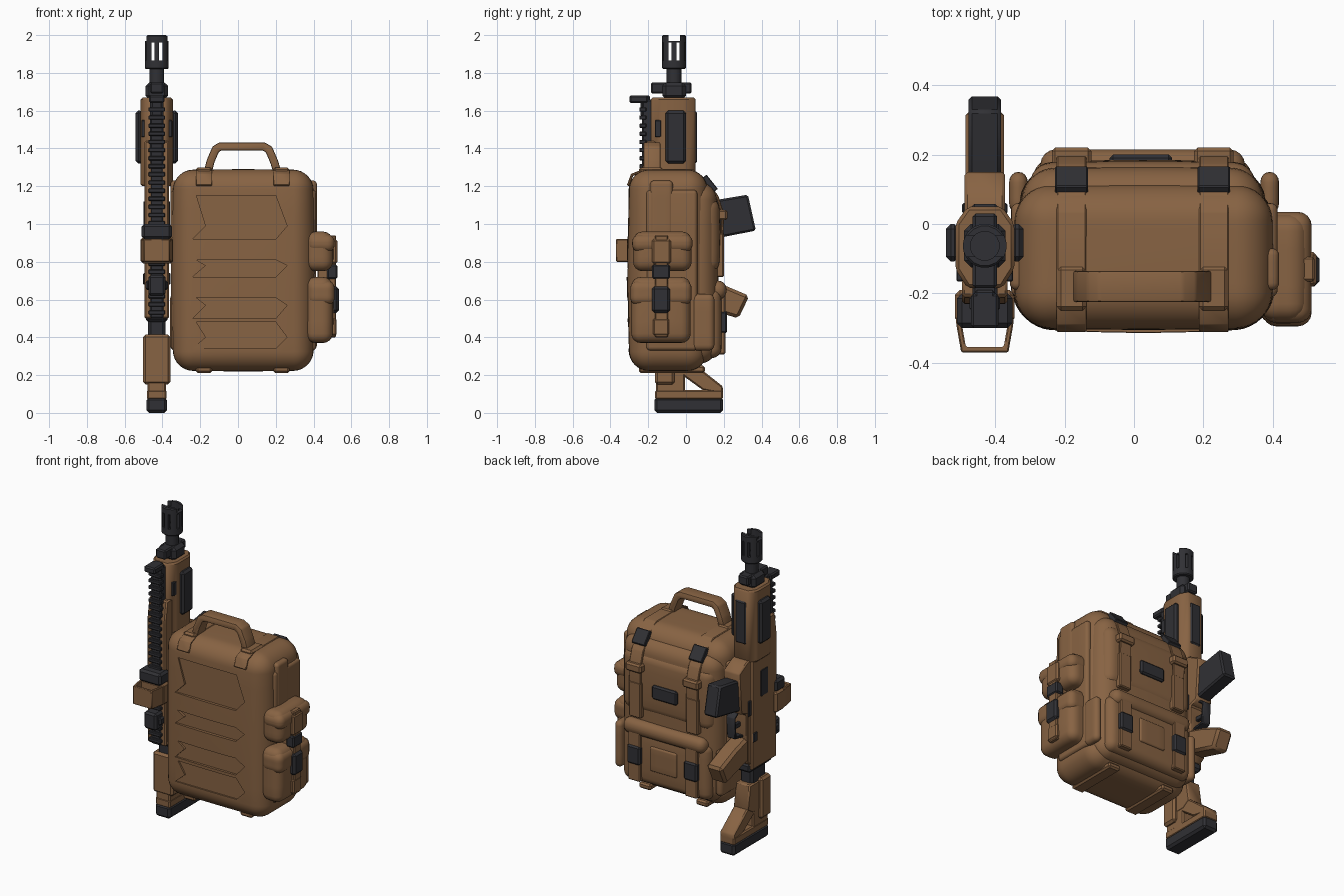
import bpy, bmesh, math
from mathutils import Vector

if "Cube" in bpy.data.objects:
    bpy.data.objects.remove(bpy.data.objects["Cube"])


def material(name, rgb):
    m = bpy.data.materials.new(name)
    m.diffuse_color = (*rgb, 1)
    m.use_nodes = True
    m.node_tree.nodes["Principled BSDF"].inputs["Base Color"].default_value = m.diffuse_color
    return m


TAN = material("tan_brown", (0.245, 0.125, 0.056))
BLACK = material("charcoal", (0.03, 0.03, 0.035))


def finish(bm, name, mat):
    bmesh.ops.recalc_face_normals(bm, faces=bm.faces[:])
    me = bpy.data.meshes.new(name)
    bm.to_mesh(me)
    bm.free()
    ob = bpy.data.objects.new(name, me)
    bpy.context.collection.objects.link(ob)
    me.materials.append(mat)
    return ob


def prism(name, pts, axis, lo, hi, mat, bevel=0.006, seg=1):
    """Extrude a profile along an axis: x takes (y,z), y takes (x,z), z takes (x,y)."""
    put = {'x': lambda a, b, t: (t, a, b), 'y': lambda a, b, t: (a, t, b),
           'z': lambda a, b, t: (a, b, t)}[axis]
    bm = bmesh.new()
    v0 = [bm.verts.new(put(a, b, lo)) for a, b in pts]
    v1 = [bm.verts.new(put(a, b, hi)) for a, b in pts]
    bm.faces.new(v0)
    bm.faces.new(v1[::-1])
    n = len(pts)
    for i in range(n):
        j = (i + 1) % n
        bm.faces.new((v0[i], v0[j], v1[j], v1[i]))
    bmesh.ops.recalc_face_normals(bm, faces=bm.faces[:])
    if bevel:
        bmesh.ops.bevel(bm, geom=bm.edges[:], offset=bevel, segments=seg,
                        profile=0.5, affect='EDGES', clamp_overlap=True)
    return finish(bm, name, mat)


def box(name, x, y, z, mat, bevel=0.006):
    return prism(name, [(x[0], y[0]), (x[1], y[0]), (x[1], y[1]), (x[0], y[1])],
                 'z', z[0], z[1], mat, bevel)


def ribbon(name, pts, axis, lo, hi, thick, mat, bevel=0.004, seg=1):
    """Strip of even thickness along a path, grown to the left of its direction."""
    p = [Vector(q) for q in pts]
    out = []
    for i, q in enumerate(p):
        dirs = []
        if i:
            dirs.append((q - p[i - 1]).normalized())
        if i < len(p) - 1:
            dirs.append((p[i + 1] - q).normalized())
        ns = [Vector((-d.y, d.x)) for d in dirs]
        n = sum(ns, Vector((0, 0))).normalized()
        out.append(q + n * thick / n.dot(ns[0]))
    return prism(name, [tuple(q) for q in p + out[::-1]], axis, lo, hi, mat, bevel, seg)


def rbox(name, x, y, z, mat, r, bulge=(0, 0, 0), div=8):
    """Soft rounded box whose faces can bulge outward."""
    c = Vector([(a + b) / 2 for a, b in (x, y, z)])
    h = [(b - a) / 2 for a, b in (x, y, z)]
    rr = [min(r, k * 0.95) for k in h]
    bm = bmesh.new()
    bmesh.ops.create_cube(bm, size=2)
    bmesh.ops.subdivide_edges(bm, edges=bm.edges[:], cuts=div - 1, use_grid_fill=True)
    for v in bm.verts:
        base, off = [], []
        for k in range(3):
            u = v.co[k]
            s, a = (1 if u >= 0 else -1), abs(u)
            base.append((h[k] - rr[k]) * s * min(a / 0.5, 1))
            off.append(s * math.tan(max(0, (a - 0.5) / 0.5) * math.pi / 4))
        o = Vector(off).normalized()
        p = [base[k] + o[k] * rr[k] for k in range(3)]
        q = [w / g for w, g in zip(p, h)]
        for k in range(3):
            i, j = (k + 1) % 3, (k + 2) % 3
            p[k] += bulge[k] * q[k] * (1 - q[i] ** 2) * (1 - q[j] ** 2)
        v.co = c + Vector(p)
    return finish(bm, name, mat)


def cyl(name, x, y, z0, z1, r, mat, sides=16, bevel=0.006):
    pts = [(x + r * math.cos(2 * math.pi * (i + .5) / sides),
            y + r * math.sin(2 * math.pi * (i + .5) / sides)) for i in range(sides)]
    return prism(name, pts, 'z', z0, z1, mat, bevel)


def cut(ob, cutters):
    for c in cutters:
        c.hide_render = True
        m = ob.modifiers.new("cut", 'BOOLEAN')
        m.operation, m.object, m.solver = 'DIFFERENCE', c, 'EXACT'
        bpy.context.view_layer.objects.active = ob
        bpy.ops.object.modifier_apply(modifier=m.name)
        bpy.data.objects.remove(c)


# ---- Backpack shell with recessed front slots
CX = 0.03
body = rbox("pack_body", (-0.34, 0.395), (-0.298, 0.11), (0.225, 1.285), TAN, 0.1,
            (0.014, 0.016, 0.005), 16)
slots = []
for zt, zm, zb in ((1.15, 0.99, 0.92), (0.81, 0.78, 0.72), (0.61, 0.57, 0.5), (0.48, 0.4, 0.34)):
    pts = [(-0.22, zt), (0.2, zt), (0.26, zm), (0.2, zb), (-0.24, zb), (-0.17, zm)]
    slots.append(prism("slot_cutter", pts, 'y', -0.4, -0.294, TAN, 0))
cut(body, slots)
# back layers: main compartment, flap, lower pocket and its rolled lid
rbox("back_compartment", (-0.32, 0.37), (-0.1, 0.16), (0.26, 1.22), TAN, 0.09, (0.01, 0.012, 0), 12)
rbox("back_flap", (-0.3, 0.35), (-0.02, 0.175), (0.74, 1.14), TAN, 0.06, (0, 0.01, 0), 12)
rbox("lower_pocket", (-0.29, 0.34), (0.0, 0.185), (0.29, 0.66), TAN, 0.05, (0, 0.01, 0), 12)
rbox("pocket_roll", (-0.27, 0.32), (0.08, 0.215), (0.6, 0.7), TAN, 0.045)
rbox("pocket_patch", (-0.07, 0.12), (0.17, 0.203), (0.4, 0.56), TAN, 0.012)
box("back_plate", (-0.07, 0.11), (0.16, 0.2), (0.87, 0.96), BLACK, 0.01)
for s in (-1, 1):
    # raised side panels and corner piping
    sx = CX + s * 0.362
    rbox("side_panel", (sx - 0.022, sx + 0.022), (-0.21, 0.06), (0.33, 1.18), TAN, 0.02)
    rbox("side_strip", (sx - 0.026, sx + 0.026), (-0.19, -0.07), (0.9, 1.23), TAN, 0.02)
    rbox("side_web", (sx - 0.028, sx + 0.026), (0.03, 0.15), (0.33, 0.63), TAN, 0.03)
    # straps over the top and down the back, with buckles
    x = CX - 0.005 + s * 0.205
    a, b = x - 0.043, x + 0.043
    ribbon("top_strap", [(0.183, 0.93), (0.188, 1.05), (0.16, 1.14), (0.1, 1.225),
                         (0.03, 1.278), (-0.22, 1.278), (-0.28, 1.255), (-0.3, 1.2)][::-1],
           'x', a, b, 0.014, TAN)
    ribbon("upper_buckle", [(0.082, 1.24), (0.142, 1.165)], 'x', a - 0.004, b + 0.004, 0.034, BLACK)
    box("strap_loop", (a - 0.014, b + 0.014), (0.16, 0.22), (1.02, 1.075), TAN, 0.01)
    box("strap_tail", (a, b), (0.16, 0.2), (0.72, 0.95), TAN)
    box("pocket_strap", (a, b), (0.15, 0.208), (0.31, 0.63), TAN)
    box("lower_buckle", (a - 0.004, b + 0.004), (0.17, 0.218), (0.42, 0.54), BLACK, 0.01)
    box("bottom_strap", (a, b), (-0.25, 0.1), (0.212, 0.25), TAN, 0.01)
    box("handle_foot", (a, b), (-0.25, -0.12), (1.24, 1.3), TAN, 0.012)
# carry handle
ribbon("carry_handle", [(-0.185, 1.26), (-0.165, 1.34), (-0.135, 1.41), (-0.1, 1.432), (0.14, 1.432),
                        (0.18, 1.41), (0.21, 1.34), (0.235, 1.26)][::-1], 'y', -0.225, -0.135, 0.042,
       TAN, 0.012, 2)

# ---- Side pouches
rbox("upper_pouch", (0.36, 0.5), (-0.28, 0.03), (0.75, 0.96), TAN, 0.05, (0.006, 0, 0))
rbox("upper_pouch_lid", (0.37, 0.512), (-0.285, 0.035), (0.85, 0.945), TAN, 0.04)
rbox("lower_pouch", (0.36, 0.5), (-0.29, 0.025), (0.37, 0.72), TAN, 0.05, (0.006, 0, 0))
rbox("lower_pouch_lid", (0.37, 0.512), (-0.295, 0.03), (0.57, 0.7), TAN, 0.04)
box("pouch_strap", (0.42, 0.52), (-0.165, -0.095), (0.4, 0.94), TAN)
box("upper_pouch_patch", (0.48, 0.526), (-0.18, -0.08), (0.79, 0.92), TAN, 0.01)
box("pouch_clip", (0.47, 0.526), (-0.18, -0.085), (0.71, 0.785), BLACK, 0.008)
box("pouch_buckle", (0.47, 0.534), (-0.18, -0.085), (0.53, 0.67), BLACK, 0.014)
box("lower_pouch_patch", (0.48, 0.522), (-0.175, -0.09), (0.41, 0.5), TAN, 0.008)

# ---- Rifle, standing on its stock
RX, BY = -0.43, -0.063


def rb(name, w, y, z, mat, bevel=0.008):
    return box(name, (RX - w, RX + w), y, z, mat, bevel)


def side(name, w, pts, mat, bevel=0.008):
    return prism(name, pts, 'x', RX - w, RX + w, mat, bevel)


# muzzle with bore, slits and top notch
muzzle = cyl("muzzle", RX, BY, 1.82, 2.0, 0.064, BLACK)
cuts = [cyl("bore", RX, BY, 1.86, 2.1, 0.042, BLACK, 16, 0)]
for d in (-0.021, 0.021):
    cuts.append(box("slit_y", (RX + d - .008, RX + d + .008), (-0.3, 0.2), (1.865, 1.96), BLACK, 0))
    cuts.append(box("slit_x", (-0.7, -0.2), (BY + d - .008, BY + d + .008), (1.865, 1.96), BLACK, 0))
cuts.append(box("notch", (-0.7, -0.2), (BY - 0.03, BY + 0.03), (1.968, 2.1), BLACK, 0))
cut(muzzle, cuts)
cyl("barrel", RX, BY, 1.6, 1.84, 0.04, BLACK)
rb("gas_block", 0.06, (-0.125, 0.0), (1.66, 1.75), BLACK, 0.02)
rb("gas_block_top", 0.035, (-0.185, 0.03), (1.69, 1.75), BLACK)
# handguard with three dark grip plates
hx, hc = 0.085, 0.035
prism("handguard", [(RX - hx + hc, -0.185), (RX + hx - hc, -0.185), (RX + hx, -0.13), (RX + hx, 0.0),
                    (RX + hx - hc, 0.05), (RX - hx + hc, 0.05), (RX - hx, 0.0), (RX - hx, -0.13)],
      'z', 1.2, 1.67, TAN, 0.01)
for s in (-1, 1):
    px = RX + s * 0.093
    box("grip_plate", (px - 0.019, px + 0.019), (-0.108, 0.0), (1.32, 1.6), BLACK, 0.014)
    px = RX + s * 0.072
    box("vent", (px - 0.01, px + 0.01), (-0.165, -0.13), (1.46, 1.55), BLACK, 0.004)
rb("under_plate", 0.04, (0.03, 0.058), (1.32, 1.6), BLACK, 0.01)
# receiver, top rail and its teeth
side("upper_receiver", 0.066, [(-0.225, 0.5), (-0.23, 1.3), (-0.21, 1.44), (-0.155, 1.44), (-0.12, 1.3),
                               (0.03, 1.25), (0.03, 0.5)], TAN)
side("lower_receiver", 0.058, [(0.0, 0.52), (0.07, 0.56), (0.07, 0.88), (0.13, 0.9), (0.15, 1.17),
                               (0.06, 1.22), (0.0, 1.22)], TAN)
rb("rail", 0.036, (-0.232, -0.17), (0.5, 1.66), BLACK)
for i in range(26):
    rb("rail_tooth", 0.044, (-0.247, -0.21), (0.52 + i * 0.043, 0.543 + i * 0.043), BLACK, 0.004)
rb("ejection_port", 0.07, (-0.13, -0.06), (0.95, 1.12), BLACK, 0.003)
rb("selector", 0.072, (-0.02, 0.02), (0.68, 0.74), BLACK, 0.004)
rb("bolt_catch", 0.065, (0.03, 0.06), (0.86, 0.96), BLACK, 0.004)
# sights
rb("front_sight_post", 0.03, (-0.24, -0.19), (1.57, 1.68), BLACK)
rb("front_sight", 0.04, (-0.3, -0.2), (1.64, 1.68), BLACK)
rb("rear_sight", 0.045, (-0.295, -0.2), (0.62, 0.73), BLACK, 0.012)
rb("rear_sight_knob", 0.06, (-0.27, -0.22), (0.65, 0.7), BLACK, 0.01)
rb("optic_base", 0.086, (-0.285, -0.19), (0.79, 0.93), TAN, 0.014)
rb("optic_body", 0.08, (-0.3, -0.2), (0.92, 1.0), BLACK, 0.014)
ribbon("optic_hood", [(RX - 0.085, -0.25), (RX - 0.082, -0.29), (RX - 0.068, -0.37), (RX + 0.068, -0.37),
                      (RX + 0.082, -0.29), (RX + 0.085, -0.25)], 'z', 0.8, 0.92, 0.016, TAN)
# magazine, trigger guard and grip
side("magazine", 0.047, [(0.05, 0.9), (0.19, 0.93), (0.37, 0.965), (0.328, 1.155), (0.175, 1.13), (0.05, 1.1)],
     BLACK, 0.01)
ribbon("trigger_guard", [(0.05, 0.72), (0.15, 0.74), (0.16, 0.88), (0.1, 0.92)], 'x', RX - .03, RX + .03,
       0.016, BLACK)
box("trigger", (RX - .012, RX + .012), (0.05, 0.12), (0.79, 0.82), BLACK, 0.004)
side("pistol_grip", 0.056, [(0.0, 0.74), (0.18, 0.685), (0.335, 0.62), (0.278, 0.5), (0.18, 0.53), (0.0, 0.58)],
     TAN, 0.016)
# stock: buffer, cheek piece, skeleton frame and butt pad
rb("buffer_collar", 0.058, (-0.19, 0.04), (0.48, 0.54), BLACK, 0.015)
rb("buffer_tube", 0.046, (-0.15, 0.0), (0.36, 0.5), BLACK, 0.015)
rb("cheek_piece", 0.073, (-0.165, -0.06), (0.15, 0.415), TAN, 0.014)
side("stock_body", 0.052, [(-0.15, 0.21), (0.0, 0.21), (0.055, 0.245), (0.03, 0.4), (-0.15, 0.4)], TAN)
rb("stock_post", 0.05, (-0.16, -0.005), (0.07, 0.23), TAN)
side("stock_strut", 0.05, [(-0.02, 0.2), (0.09, 0.12), (0.195, 0.1), (0.195, 0.14), (0.05, 0.255), (-0.02, 0.255)],
     TAN)
rb("stock_base", 0.052, (-0.163, 0.195), (0.07, 0.122), TAN)
rb("butt_pad", 0.054, (-0.167, 0.197), (0.0, 0.082), BLACK, 0.014)

# ---- Smooth shading with sharp edges kept
bpy.ops.object.select_all(action='SELECT')
bpy.context.view_layer.objects.active = body
bpy.ops.object.shade_smooth_by_angle(angle=math.radians(35))
